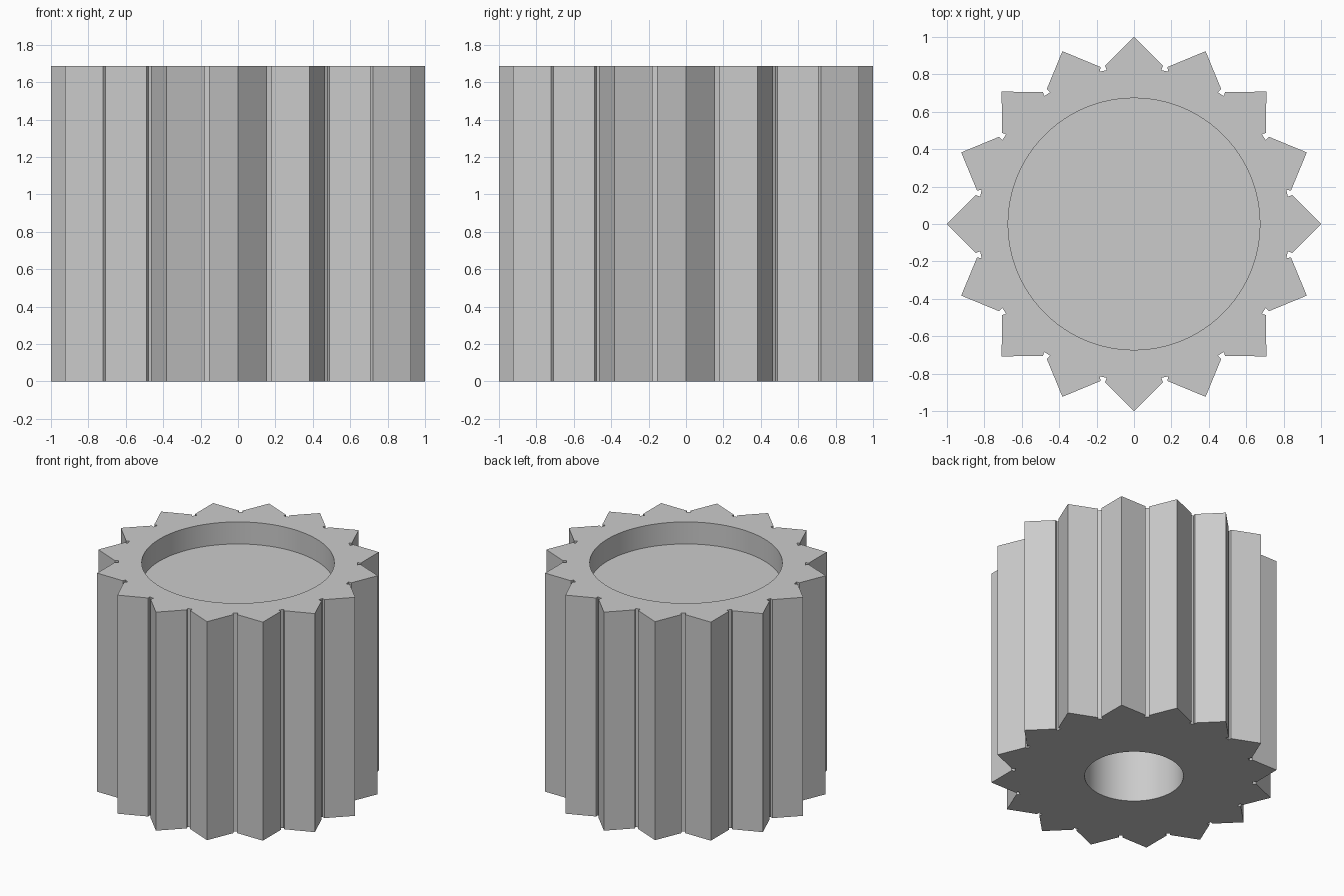
import bpy, bmesh
from math import pi, sin, cos, radians
from mathutils import Matrix, Vector

cube = bpy.data.objects.get("Cube")
if cube:
    bpy.data.objects.remove(cube, do_unlink=True)

TEETH = 16
HEIGHT = 1.685
RECESS_R, RECESS_FLOOR = 0.673, 1.515
BORE_R, BORE_END = 0.345, 1.1

grey = bpy.data.materials.new("plain_grey")
grey.use_nodes = True
colour = (0.6, 0.6, 0.6, 1)
grey.diffuse_color = colour
grey.node_tree.nodes["Principled BSDF"].inputs["Base Color"].default_value = colour


def toothed_outline():
    """One tooth tip plus the small undercut notch beside it, repeated."""
    half = pi / TEETH
    # points in a frame whose x axis runs out through the valley
    notch = [(0.859, -0.013), (0.835, -0.018), (0.835, 0.018), (0.859, 0.013)]
    points = []
    for i in range(TEETH):
        tip = 2 * half * i
        points.append(Vector((cos(tip), sin(tip), 0)))
        turn = Matrix.Rotation(tip + half, 3, 'Z')
        points += [turn @ Vector((x, y, 0)) for x, y in notch]
    return points


def circle(radius, count=96):
    return [Vector((radius * cos(2 * pi * i / count), radius * sin(2 * pi * i / count), 0))
            for i in range(count)]


def ring(bm, points, z):
    return [bm.verts.new((p.x, p.y, z)) for p in points]


def wall(bm, low, high):
    n = len(low)
    for i in range(n):
        j = (i + 1) % n
        bm.faces.new((low[i], low[j], high[j], high[i]))


def cap(bm, outer, inner):
    """Flat face between an outline and a round hole."""
    edges = []
    for loop in (outer, inner):
        for a, b in zip(loop, loop[1:] + loop[:1]):
            edges.append(bm.edges.get((a, b)) or bm.edges.new((a, b)))
    bmesh.ops.triangle_fill(bm, edges=edges, use_beauty=True)


bm = bmesh.new()
outline = toothed_outline()

# Toothed outer wall
bottom = ring(bm, outline, 0)
top = ring(bm, outline, HEIGHT)
wall(bm, bottom, top)

# Shallow round recess in the top
recess_rim = ring(bm, circle(RECESS_R), HEIGHT)
recess_floor = ring(bm, circle(RECESS_R), RECESS_FLOOR)
wall(bm, recess_floor, recess_rim)
bm.faces.new(recess_floor)
cap(bm, top, recess_rim)

# Blind shaft bore in the underside
bore_rim = ring(bm, circle(BORE_R), 0)
bore_end = ring(bm, circle(BORE_R), BORE_END)
wall(bm, bore_rim, bore_end)
bm.faces.new(bore_end)
cap(bm, bottom, bore_rim)

bmesh.ops.recalc_face_normals(bm, faces=bm.faces[:])
mesh = bpy.data.meshes.new("toothed_gear_body")
bm.to_mesh(mesh)
bm.free()
mesh.materials.append(grey)

gear = bpy.data.objects.new("toothed_gear_body", mesh)
bpy.context.collection.objects.link(gear)
bpy.ops.object.select_all(action='DESELECT')
gear.select_set(True)
bpy.context.view_layer.objects.active = gear
bpy.ops.object.shade_smooth_by_angle(angle=radians(25))
